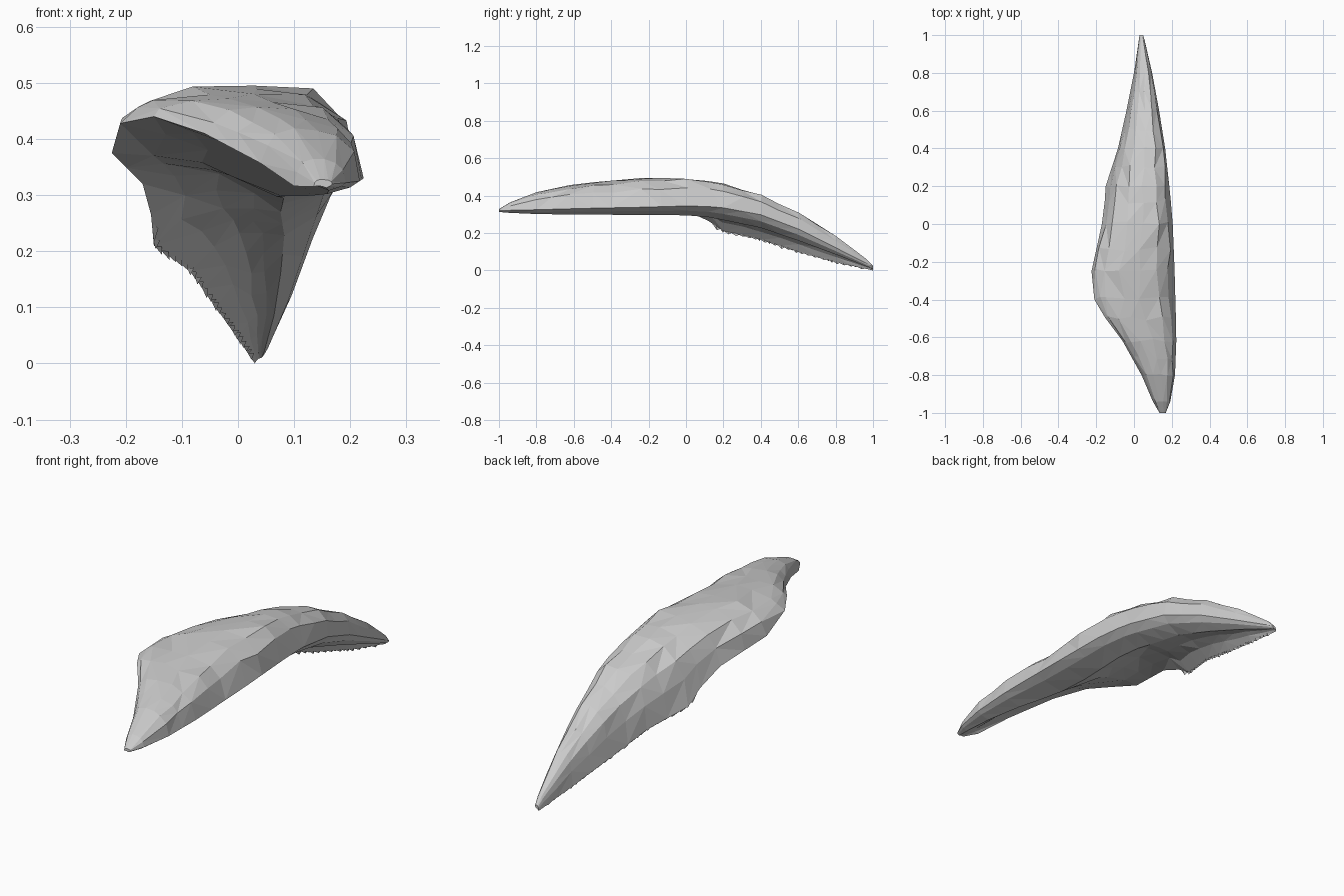
import bpy, bmesh, random

if "Cube" in bpy.data.objects:
    bpy.data.objects.remove(bpy.data.objects["Cube"])

random.seed(4)

grey = bpy.data.materials.new("weathered grey")
grey.diffuse_color = (0.6, 0.6, 0.6, 1)
grey.use_nodes = True
grey.node_tree.nodes["Principled BSDF"].inputs["Base Color"].default_value = grey.diffuse_color

# Stations along the length: y, left edge x z, right edge x z, lower ridge z, crest z
STATIONS = [
    (-1.00, 0.135, 0.315, 0.168, 0.320, 0.313, 0.328),
    (-0.94, 0.100, 0.316, 0.192, 0.322, 0.308, 0.365),
    (-0.80, 0.04, 0.357, 0.217, 0.325, 0.302, 0.420),
    (-0.62, -0.06, 0.410, 0.224, 0.330, 0.299, 0.457),
    (-0.50, -0.15, 0.440, 0.222, 0.333, 0.298, 0.472),
    (-0.40, -0.21, 0.428, 0.219, 0.335, 0.298, 0.484),
    (-0.25, -0.225, 0.375, 0.215, 0.338, 0.297, 0.498),
    (0.00, -0.17, 0.320, 0.205, 0.345, 0.295, 0.494),
    (0.12, -0.155, 0.265, 0.195, 0.342, 0.285, 0.481),
    (0.20, -0.150, 0.210, 0.187, 0.335, 0.270, 0.465),
    (0.40, -0.085, 0.165, 0.165, 0.298, 0.228, 0.405),
    (0.60, -0.04, 0.100, 0.133, 0.222, 0.160, 0.310),
    (0.80, 0.00, 0.045, 0.096, 0.122, 0.086, 0.185),
    (0.97, 0.025, 0.007, 0.057, 0.036, 0.020, 0.057),
    (1.00, 0.03, 0.000, 0.048, 0.020, 0.010, 0.024),
]
# Outer arch: fraction across, height fraction at the front and at the tail.
# The crest drifts from the left side to the right side along the length.
ARCH = [(0.05, 0.52, 0.42), (0.16, 0.85, 0.72), (0.35, 1.0, 0.89),
        (0.57, 0.96, 0.98), (0.79, 0.83, 0.98), (0.94, 0.56, 0.66)]
# Shallow hollow underside, left of a low ridge
RIDGE = 0.67
HOLLOW = [(0.51, 0.10), (0.35, 0.16), (0.17, 0.13)]


def station(y):
    """Interpolate the outline at any y."""
    for a, b in zip(STATIONS, STATIONS[1:]):
        if y <= b[0]:
            t = (y - a[0]) / (b[0] - a[0])
            return [p + (q - p) * t for p, q in zip(a, b)]
    return list(STATIONS[-1])


def section(y):
    _, lx, lz, rx, rz, low, top = station(y)
    width = rx - lx
    drift = max(0, min(1, (y + 0.4) / 0.5))
    rough = 0.025 * width if abs(y) < 0.96 else 0
    jit = lambda s: random.uniform(-s, s)
    pts = [(lx, y, lz)]
    for u, front, tail in ARCH:
        base = lz + (rz - lz) * u
        h = front + (tail - front) * drift
        pts.append((lx + width * u + jit(rough), y + jit(rough * 1.5),
                    min(top, base + (top - base) * h + jit(rough * 0.5))))
    pts += [(rx, y, rz), (lx + width * 0.9, y, rz + (low - rz) * 0.5),
            (lx + width * RIDGE, y, low)]
    for u, h in HOLLOW:
        base = lz + (low - lz) * u / RIDGE
        pts.append((lx + width * u + jit(rough), y + jit(rough),
                    base + (top - base) * h + jit(rough * 0.4)))
    return pts


def add_object(name, bm):
    bmesh.ops.recalc_face_normals(bm, faces=bm.faces)
    mesh = bpy.data.meshes.new(name)
    bm.to_mesh(mesh)
    bm.free()
    mesh.materials.append(grey)
    bpy.context.collection.objects.link(bpy.data.objects.new(name, mesh))


# Curved shard: lofted rough sections with faceted sides
ys = sorted({s[0] for s in STATIONS} | {-0.71, -0.13, 0.3, 0.5, 0.7, 0.89})
bm = bmesh.new()
rings = [[bm.verts.new(p) for p in section(y)] for y in ys]
n = len(rings[0])
for a, b in zip(rings, rings[1:]):
    for i in range(n):
        j = (i + 1) % n
        quad = [a[i], a[j], b[j], b[i]]
        k = random.randint(0, 1)      # random diagonal for irregular facets
        bm.faces.new((quad[k], quad[k + 1], quad[k + 2]))
        bm.faces.new((quad[k], quad[k + 2], quad[(k + 3) % 4]))
for ring in (rings[0], rings[-1]):
    bm.faces.new(ring)
add_object("curved_shard", bm)

# Splintered lower edge: small uneven teeth along the left side of the tail
bm = bmesh.new()
y = 0.14
while y < 0.92:
    step = random.uniform(0.012, 0.045)
    _, lx, lz, *_ = station(y)
    _, mx, mz, *_ = station(y + step)
    drop = random.uniform(0.001, 0.009)
    ends = [(lx, y, lz), (mx, y + step, mz),
            (mx + 0.001, y + step * 0.6, max(0.0, min(lz, mz) - drop)),
            (lx + 0.012, y + step * 0.5, (lz + mz) / 2 + 0.004)]
    v = [bm.verts.new(p) for p in ends]
    for f in ((0, 1, 2), (0, 3, 1), (1, 3, 2), (0, 2, 3)):
        bm.faces.new([v[i] for i in f])
    y += step
add_object("edge_splinters", bm)
